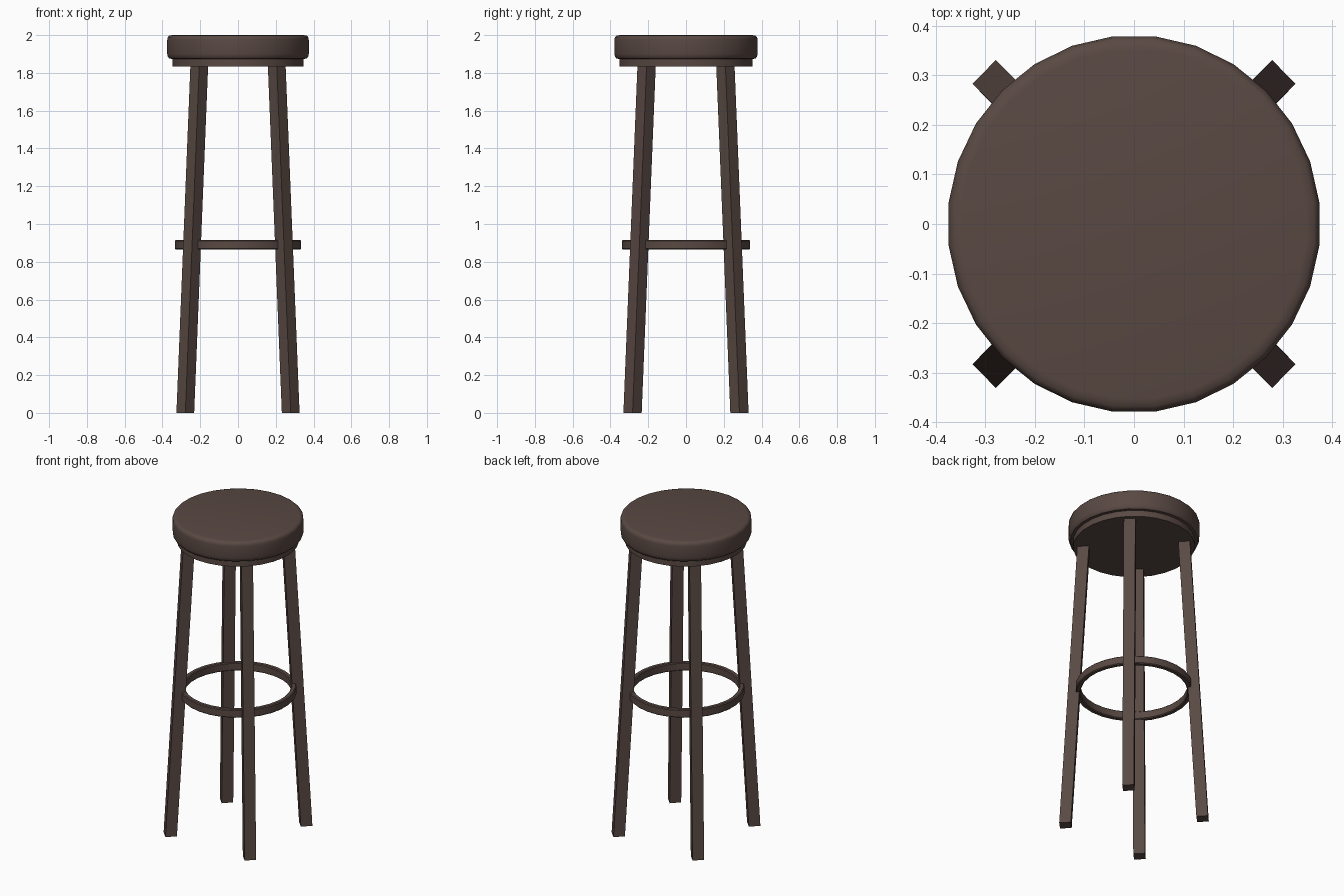
import bpy, bmesh, math
from mathutils import Vector

if "Cube" in bpy.data.objects:
    bpy.data.objects.remove(bpy.data.objects["Cube"])

wood = bpy.data.materials.new("dark brown")
wood.diffuse_color = (0.100, 0.066, 0.056, 1)
wood.use_nodes = True
wood.node_tree.nodes["Principled BSDF"].inputs["Base Color"].default_value = wood.diffuse_color
SIDES = 28
Y_STRETCH = 1.012


def finish(name, bm, smooth):
    bmesh.ops.recalc_face_normals(bm, faces=bm.faces)
    me = bpy.data.meshes.new(name)
    bm.to_mesh(me)
    bm.free()
    me.materials.append(wood)
    ob = bpy.data.objects.new(name, me)
    bpy.context.collection.objects.link(ob)
    if smooth:
        bpy.ops.object.select_all(action='DESELECT')
        ob.select_set(True)
        bpy.context.view_layer.objects.active = ob
        bpy.ops.object.shade_smooth_by_angle(angle=math.radians(40))
    return ob


def lathe(name, profile, closed=False):
    """Spin an (r, z) profile; open profiles are capped at both ends."""
    bm = bmesh.new()
    rings = []
    for r, z in profile:
        ring = []
        for i in range(SIDES):
            a = 2 * math.pi * (i + 0.5) / SIDES
            ring.append(bm.verts.new((r * math.cos(a), r * Y_STRETCH * math.sin(a), z)))
        rings.append(ring)
    pairs = list(zip(rings, rings[1:]))
    if closed:
        pairs.append((rings[-1], rings[0]))
    else:
        bm.faces.new(rings[0])
        bm.faces.new(rings[-1])
    for a, b in pairs:
        for i in range(SIDES):
            j = (i + 1) % SIDES
            bm.faces.new((a[i], a[j], b[j], b[i]))
    return finish(name, bm, True)


# Round cushion with softened rims
lathe("seat", [(0.345, 1.873), (0.366, 1.876), (0.374, 1.886), (0.377, 1.90),
               (0.377, 1.975), (0.374, 1.989), (0.366, 1.997), (0.350, 2.0)])

# Thinner disc under the cushion
lathe("seat_base", [(0.350, 1.835), (0.350, 1.876)])

# Foot ring with small bevels
lathe("foot_ring", [(0.312, 0.864), (0.331, 0.864), (0.336, 0.869), (0.336, 0.911),
                    (0.331, 0.916), (0.312, 0.916), (0.307, 0.911), (0.307, 0.869)], True)


# Four splayed square legs, turned to face the centre
def leg(name, sx, sy):
    bm = bmesh.new()
    h = 0.047
    loops = []
    for cx, cy, z in ((0.279, 0.283, 0.0), (0.205, 0.2085, 1.84)):
        loops.append([bm.verts.new(Vector((sx * cx + dx * h, sy * cy + dy * h, z)))
                      for dx, dy in ((1, 0), (0, 1.03), (-1, 0), (0, -1.03))])
    a, b = loops
    bm.faces.new(a)
    bm.faces.new(b)
    for i in range(4):
        j = (i + 1) % 4
        bm.faces.new((a[i], a[j], b[j], b[i]))
    finish(name, bm, False)


for fb, sy in (("front", -1), ("back", 1)):
    for lr, sx in (("left", -1), ("right", 1)):
        leg(f"{fb}_{lr}_leg", sx, sy)
